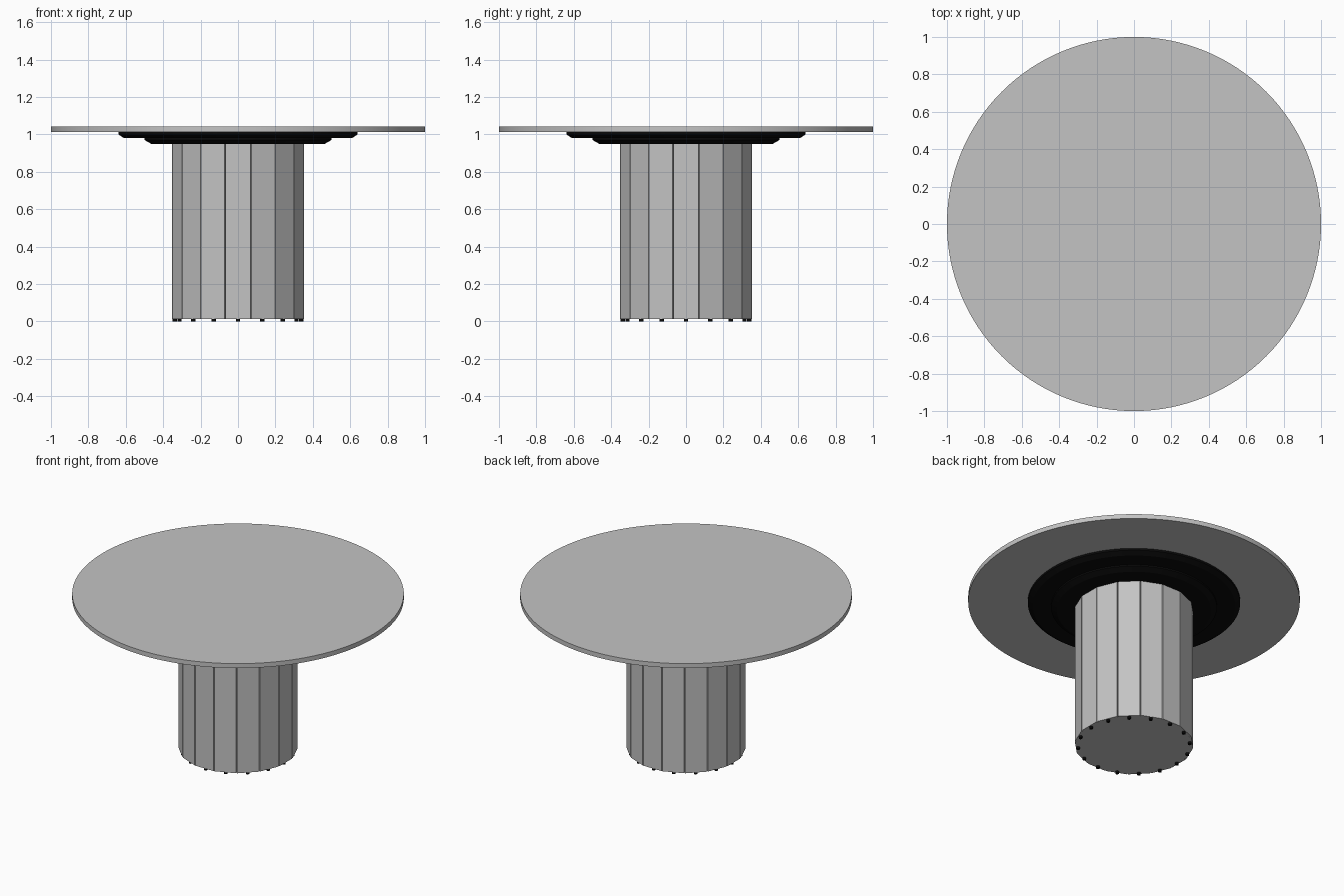
import bpy, math
from math import sin, cos, pi, radians

old = bpy.data.objects.get("Cube")
if old:
    bpy.data.objects.remove(old, do_unlink=True)


def material(name, rgb):
    m = bpy.data.materials.new(name)
    m.use_nodes = True
    color = (*rgb, 1)
    m.diffuse_color = color
    m.node_tree.nodes["Principled BSDF"].inputs["Base Color"].default_value = color
    return m


GREY = material("warm_grey", (0.55, 0.55, 0.55))
BLACK = material("black", (0.003, 0.003, 0.003))


def build(name, rings, mat, smooth=False):
    """Loft a closed solid through rings of equal point count, bottom to top."""
    n = len(rings[0])
    verts = [p for ring in rings for p in ring]
    faces = [tuple(reversed(range(n)))]
    for k in range(len(rings) - 1):
        a, b = k * n, (k + 1) * n
        faces += [(a + i, a + (i + 1) % n, b + (i + 1) % n, b + i) for i in range(n)]
    faces.append(tuple(range(len(verts) - n, len(verts))))
    mesh = bpy.data.meshes.new(name)
    mesh.from_pydata(verts, [], faces)
    mesh.materials.append(mat)
    obj = bpy.data.objects.new(name, mesh)
    bpy.context.collection.objects.link(obj)
    if smooth:
        bpy.ops.object.select_all(action="DESELECT")
        obj.select_set(True)
        bpy.context.view_layer.objects.active = obj
        bpy.ops.object.shade_smooth_by_angle(angle=radians(20))
    return obj


def circle(r, z, n, cx=0, cy=0):
    return [(cx + r * cos(2 * pi * i / n), cy + r * sin(2 * pi * i / n), z) for i in range(n)]


def turned(name, profile, mat, n=128):
    return build(name, [circle(r, z, n) for r, z in profile], mat, True)


# Round top
turned("table_top", [(1, 1.013), (1, 1.043)], GREY)

# Stepped mounting plates with chamfered lower edges
turned("upper_plate", [(0.61, 0.98), (0.64, 1.0), (0.64, 1.013)], BLACK)
turned("lower_plate", [(0.465, 0.95), (0.5, 0.97), (0.5, 0.982)], BLACK)

# Sixteen-sided pedestal, a narrow groove between neighbouring panels
SIDES = 16
APOTHEM, HALF, GROOVE = 0.352, 0.067, 0.012


def panel_ring(z):
    ring = []
    for i in range(SIDES):
        a = 2 * pi * i / SIDES
        for t in (-HALF, HALF):
            ring.append((APOTHEM * cos(a) - t * sin(a), APOTHEM * sin(a) + t * cos(a), z))
        g = a + pi / SIDES
        r = APOTHEM / cos(pi / SIDES) - GROOVE
        ring.append((r * cos(g), r * sin(g), z))
    return ring


build("pedestal", [panel_ring(0.014), panel_ring(0.952)], GREY)

# Small round feet under the middle of every panel
for i in range(SIDES):
    a = 2 * pi * i / SIDES
    x, y = 0.338 * cos(a), 0.338 * sin(a)
    build(f"foot_{i + 1}", [circle(0.011, z, 12, x, y) for z in (0, 0.016)], BLACK, True)
